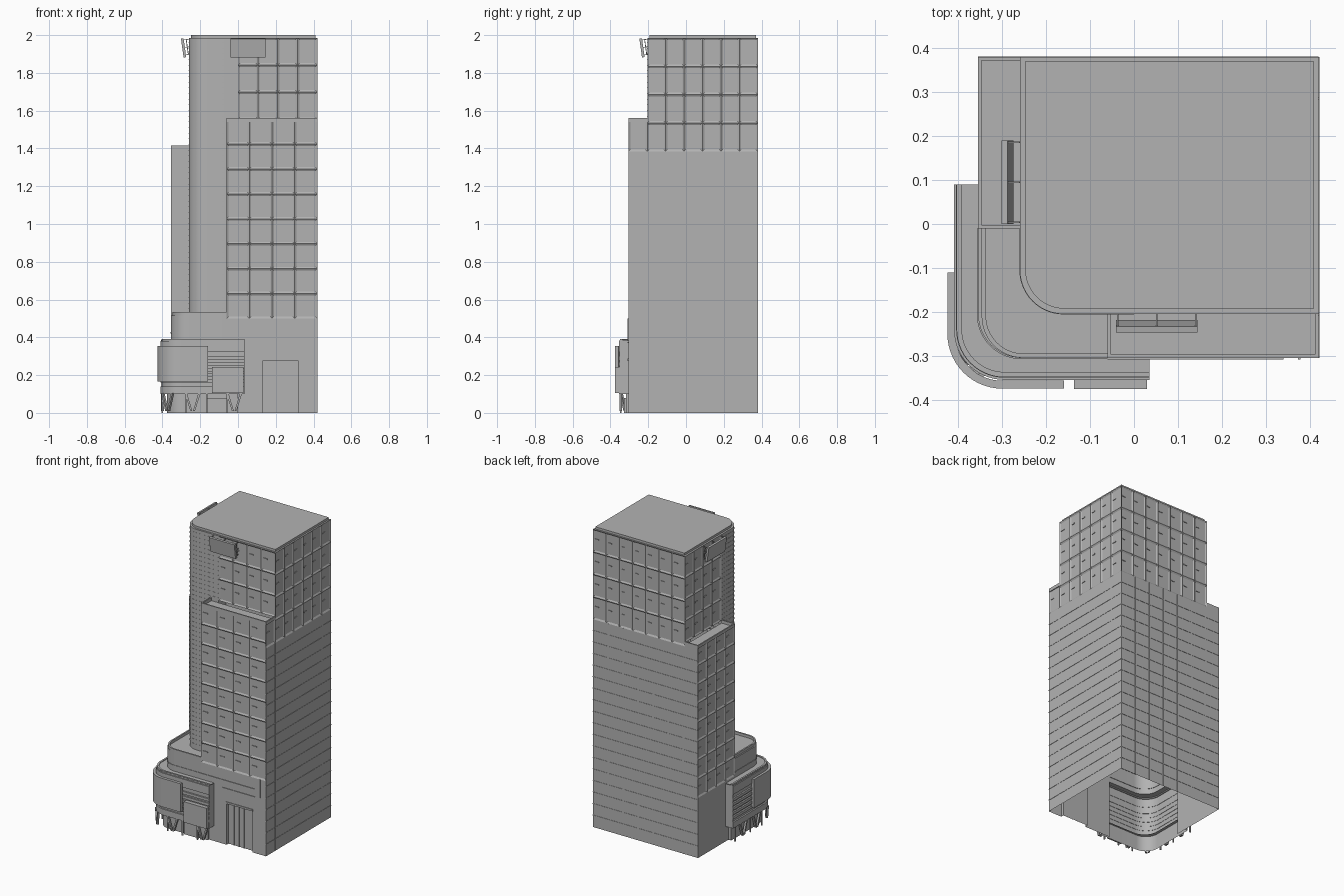
import bpy, bmesh, math
from mathutils import Vector

cube = bpy.data.objects.get("Cube")
if cube:
    bpy.data.objects.remove(cube, do_unlink=True)

GREY = 0.45
concrete = bpy.data.materials.new("concrete_grey")
concrete.use_nodes = True
concrete.diffuse_color = (GREY, GREY, GREY, 1)
concrete.node_tree.nodes["Principled BSDF"].inputs["Base Color"].default_value = (GREY, GREY, GREY, 1)

# Main plan lines of the building
RIGHT, BACK, FRONT, LEFT = 0.42, 0.38, -0.305, -0.355
TX, TY = -0.26, -0.205      # tower left and front
BX, WY = -0.06, -0.01       # front block left edge, left wing front edge
TOP, BLOCK, WING, DRUM = 1.985, 1.555, 1.41, 0.53


def finish(bm, name):
    mesh = bpy.data.meshes.new(name)
    bm.to_mesh(mesh)
    bm.free()
    mesh.materials.append(concrete)
    ob = bpy.data.objects.new(name, mesh)
    bpy.context.collection.objects.link(ob)
    return ob


def add_wall(bm, path, z0, z1):
    for a, b in zip(path, path[1:]):
        bm.faces.new([bm.verts.new(p) for p in ((*a, z0), (*b, z0), (*b, z1), (*a, z1))])


def add_cap(bm, poly, z):
    bm.faces.new([bm.verts.new((*p, z)) for p in poly])


def add_prism(bm, poly, z0, z1):
    add_wall(bm, poly + poly[:1], z0, z1)
    add_cap(bm, poly, z1)
    add_cap(bm, poly[::-1], z0)


def rect(x0, x1, y0, y1):
    return [(x0, y0), (x1, y0), (x1, y1), (x0, y1)]


def corner(x, y, r, y_end, x_end, steps=14):
    """Path down the left side, round the corner and along the front."""
    arc = [math.pi * (1 + 0.5 * i / steps) for i in range(steps + 1)]
    return ([(x, y_end)] + [(x + r + r * math.cos(a), y + r + r * math.sin(a)) for a in arc]
            + [(x_end, y)])


def add_band(bm, x, y, r, y_end, x_end, thick, z0, z1):
    """Curved solid strip, like a floor edge or parapet."""
    outer = corner(x, y, r, y_end, x_end)
    inner = corner(x + thick, y + thick, r - thick, y_end, x_end)
    add_prism(bm, outer + inner[::-1], z0, z1)


def boxes(name, parts):
    bm = bmesh.new()
    for x0, x1, y0, y1, z0, z1 in parts:
        add_prism(bm, rect(x0, x1, y0, y1), z0, z1)
    return finish(bm, name)


def window_wall(name, a, b, z0, z1, cols, rows):
    """Flat wall with a grid of recessed windows and a transom in each."""
    bm = bmesh.new()
    a, b = Vector(a), Vector(b)
    dz = (z1 - z0) / rows
    for c in range(cols):
        p, q = a.lerp(b, c / cols), a.lerp(b, (c + 1) / cols)
        for r in range(rows):
            add_wall(bm, [p, q], z0 + r * dz, z0 + (r + 1) * dz)
    bmesh.ops.remove_doubles(bm, verts=bm.verts, dist=0.0001)
    bmesh.ops.inset_individual(bm, faces=bm.faces[:], thickness=0.014, depth=-0.006)
    u = (b - a).normalized()
    n = Vector((u.y, -u.x))
    for c in range(cols):
        p, q = a.lerp(b, c / cols) + u * 0.014, a.lerp(b, (c + 0.4) / cols)
        for r in range(rows):
            z = z0 + (r + 0.55) * dz
            add_prism(bm, [tuple(v) for v in (p - n * 0.002, q - n * 0.002, q - n * 0.006, p - n * 0.006)],
                      z, z + 0.006)
    return finish(bm, name)


def floor_wall(name, a, b, z0, z1, floors, ribs):
    """Plain wall with fine floor lines and slim vertical ribs."""
    bm = bmesh.new()
    a, b = Vector(a), Vector(b)
    u = (b - a).normalized()
    n = Vector((u.y, -u.x)) * 0.002
    add_wall(bm, [a, b], z0, z1)
    for i in range(1, floors):
        z = z0 + (z1 - z0) * i / floors
        add_prism(bm, [tuple(v) for v in (a, a + n, b + n, b)], z, z + 0.004)
    for t in ribs:
        p = a.lerp(b, t)
        add_prism(bm, [tuple(v) for v in (p, p + n, p + n + u * 0.005, p + u * 0.005)], z0, z1)
    return finish(bm, name)


# Right and back facades: fine floors below, large windows on top
SPLIT = 1.385
floor_wall("right_wall", (RIGHT, FRONT), (RIGHT, BACK), 0, SPLIT, 18, (0.14, 0.86))
floor_wall("back_wall", (RIGHT, BACK), (LEFT, BACK), 0, SPLIT, 18, [i / 7 for i in range(1, 7)])
window_wall("right_upper_windows", (RIGHT, TY), (RIGHT, BACK), SPLIT, TOP, 6, 4)
window_wall("back_upper_windows", (RIGHT, BACK), (TX, BACK), SPLIT, TOP, 7, 4)
window_wall("block_side_window", (RIGHT, FRONT), (RIGHT, TY), SPLIT, BLOCK, 1, 1)

# Front block and left wing facades
window_wall("front_block_windows", (BX, FRONT), (RIGHT, FRONT), 0.5, BLOCK, 4, 8)
window_wall("front_upper_windows", (0, TY), (RIGHT, TY), BLOCK, TOP, 4, 3)
window_wall("left_wing_windows", (LEFT, BACK), (LEFT, WY), 0.4, WING, 4, 8)
window_wall("left_upper_windows", (TX, BACK), (TX, 0.0), WING, TOP, 4, 4)

# Curved tower corner with fine tile courses
bm = bmesh.new()
add_wall(bm, corner(TX, TY, 0.1, WY, BX), DRUM - 0.02, TOP)
add_wall(bm, [(BX, TY), (0, TY)], BLOCK - 0.02, TOP)
add_wall(bm, [(TX, 0), (TX, WY)], WING - 0.02, TOP)
bmesh.ops.remove_doubles(bm, verts=bm.verts, dist=0.0001)
finish(bm, "curved_tower_corner")
bm = bmesh.new()
for i in range(48):
    z = 0.55 + i * 0.03
    add_band(bm, TX - 0.001, TY - 0.001, 0.101, WY, BX if z < BLOCK else 0, 0.002, z, z + 0.003)
finish(bm, "tile_courses")

# Remaining plain walls and step roofs
bm = bmesh.new()
add_wall(bm, [(BX, TY), (BX, FRONT)], DRUM - 0.02, BLOCK)
add_wall(bm, [(LEFT, WY), (TX, WY)], DRUM - 0.02, WING)
add_wall(bm, [(TX, BACK), (LEFT, BACK)], SPLIT, WING)
add_wall(bm, [(LEFT, BACK), (LEFT, WY)], 0, 0.4)
add_wall(bm, [(BX, FRONT), (RIGHT, FRONT)], 0.28, 0.5)
add_wall(bm, [(BX, FRONT), (0.13, FRONT), (0.13, -0.285), (0.32, -0.285), (0.32, FRONT), (RIGHT, FRONT)], 0, 0.28)
add_cap(bm, rect(0.13, 0.32, FRONT, -0.285), 0.28)
add_cap(bm, rect(BX, RIGHT, FRONT, TY), BLOCK - 0.015)
add_cap(bm, rect(LEFT, TX, WY, BACK), WING - 0.015)
finish(bm, "plain_walls")

# Main roof with a slim raised edge
bm = bmesh.new()
add_cap(bm, corner(TX, TY, 0.1, BACK, RIGHT) + [(RIGHT, BACK)], TOP)
add_prism(bm, corner(-0.248, -0.193, 0.09, 0.37, 0.41) + [(0.41, 0.37)], TOP, 2.0)
finish(bm, "main_roof")
boxes("step_parapets", [
    (BX, RIGHT, FRONT, FRONT + 0.008, BLOCK - 0.015, 1.562), (BX, BX + 0.008, FRONT, TY, BLOCK - 0.015, 1.562),
    (RIGHT - 0.008, RIGHT, FRONT, TY, BLOCK - 0.015, 1.562), (LEFT, LEFT + 0.008, WY, BACK, 1.395, 1.415),
    (LEFT, TX, WY, WY + 0.008, 1.395, 1.415), (LEFT, TX, BACK - 0.008, BACK, 1.395, 1.415)])

# Entrance trim and thin ledges on the lower front
boxes("entrance_trim", [(0.125, 0.325, -0.309, FRONT, 0.275, 0.287)]
      + [(0.13 + i * 0.038, 0.134 + i * 0.038, -0.289, -0.285, 0, 0.275) for i in range(1, 5)])
boxes("front_ledges", [(BX, 0.34, -0.309, FRONT, 0.42, 0.428), (0.1, 0.34, -0.309, FRONT, 0.37, 0.376),
                       (0.374, 0.379, -0.309, FRONT, 0.38, 0.5)])

# Upper podium: rounded drum with a rim
bm = bmesh.new()
add_wall(bm, corner(LEFT, FRONT, 0.1, WY, BX), 0.385, DRUM - 0.015)
add_cap(bm, corner(LEFT, FRONT, 0.1, WY, BX) + corner(TX, TY, 0.1, WY, BX)[::-1], DRUM - 0.015)
add_band(bm, LEFT + 0.008, FRONT, 0.095, WY, BX, 0.01, DRUM - 0.015, DRUM + 0.003)
add_band(bm, LEFT - 0.003, FRONT - 0.003, 0.103, WY, BX, 0.006, 0.42, 0.428)
finish(bm, "upper_podium")

# Lower podium: recessed wall wrapped in slabs and slats
PX, PY, PR, PB, PE = -0.41, -0.355, 0.115, 0.09, 0.035
bm = bmesh.new()
add_wall(bm, corner(PX + 0.01, PY + 0.01, PR - 0.01, PB, PE), 0.1, 0.38)
for z0, z1 in [(0.1, 0.14), (0.325, 0.38)] + [(0.16 + i * 0.03, 0.178 + i * 0.03) for i in range(5)]:
    add_band(bm, PX, PY, PR, PB, PE, 0.012, z0, z1)
add_band(bm, PX + 0.006, PY + 0.006, PR - 0.006, PB, PE, 0.012, 0.38, 0.392)
add_wall(bm, [(PE, PY + 0.002), (PE, FRONT)], 0.1, 0.385)
add_wall(bm, [(LEFT, PB), (PX + 0.002, PB)], 0.1, 0.385)
rim = corner(PX + 0.005, PY + 0.005, PR - 0.005, PB, PE)
inner = corner(LEFT, FRONT, 0.1, PB, PE)
add_cap(bm, rim + inner[::-1], 0.387)
add_cap(bm, inner + rim[::-1], 0.102)
finish(bm, "lower_podium")

# Curved billboard wrapping the corner, and a flat sign box
bm = bmesh.new()
add_band(bm, -0.425, -0.375, 0.125, -0.11, -0.16, 0.018, 0.165, 0.355)
finish(bm, "curved_screen")
boxes("sign_box", [(-0.137, 0.03, -0.376, -0.35, 0.105, 0.243)])

# Recessed ground floor and its posts
bm = bmesh.new()
add_wall(bm, [(LEFT, 0.06)] + corner(-0.375, -0.318, 0.09, 0.06, 0.0) + [(0.0, FRONT)], 0, 0.103)
finish(bm, "ground_floor_wall")
boxes("ground_posts", [(-0.404, -0.396, y, y + 0.008, 0, 0.1) for y in (-0.23, -0.11, 0.05)]
      + [(x, x + 0.008, -0.35, -0.342, 0, 0.1) for x in (-0.28, -0.17, -0.06)]
      + [(-0.17, -0.06, -0.328, -0.318, 0, 0.08)])

# Tapered supports hanging under the podium
bm = bmesh.new()
for cx, cy, along in ((-0.24, -0.345, (1, 0)), (-0.02, -0.345, (1, 0)),
                      (-0.4, -0.17, (0, 1)), (-0.4, -0.03, (0, 1)), (-0.372, -0.318, (0.7, -0.7))):
    u = Vector((*along, 0))
    n = Vector((-u.y, u.x, 0)) * 0.007
    mid = Vector((cx, cy, 0))
    for side in (-1, 1):
        prof = [mid + u * side * s + Vector((0, 0, z)) for s, z in
                ((0.002, 0.01), (0.012, 0.01), (0.042, 0.104), (0.03, 0.104))]
        lo = [bm.verts.new(p - n) for p in prof]
        hi = [bm.verts.new(p + n) for p in prof]
        bm.faces.new(lo)
        bm.faces.new(hi[::-1])
        for i in range(4):
            j = (i + 1) % 4
            bm.faces.new([lo[j], lo[i], hi[i], hi[j]])
bmesh.ops.recalc_face_normals(bm, faces=bm.faces[:])
finish(bm, "tapered_supports")


def roof_sign(name, center, width, spin):
    """Tilted panel held off the wall by a light frame."""
    parts = [(-width / 2, width / 2, -0.007, 0.007, -0.05, 0.05)]
    for x in (-width / 2 + 0.004, 0, width / 2 - 0.004):
        parts += [(x - 0.002, x + 0.002, 0, 0.034, z, z + 0.004) for z in (-0.04, 0.0, 0.04)]
        parts.append((x - 0.002, x + 0.002, 0.018, 0.022, -0.04, 0.044))
    ob = boxes(name, parts)
    ob.rotation_euler = (math.radians(8), 0, spin)
    ob.location = center


roof_sign("front_sign", (0.052, -0.233, 1.932), 0.186, 0)
roof_sign("left_sign", (-0.288, 0.095, 1.932), 0.19, -math.pi / 2)

# Smooth shading on the rounded parts only
for name in ("curved_tower_corner", "upper_podium", "lower_podium", "curved_screen", "ground_floor_wall"):
    ob = bpy.data.objects[name]
    bm = bmesh.new()
    bm.from_mesh(ob.data)
    bmesh.ops.remove_doubles(bm, verts=bm.verts, dist=0.0001)
    bm.to_mesh(ob.data)
    bm.free()
    bpy.ops.object.select_all(action="DESELECT")
    ob.select_set(True)
    bpy.context.view_layer.objects.active = ob
    bpy.ops.object.shade_smooth_by_angle(angle=math.radians(30))
